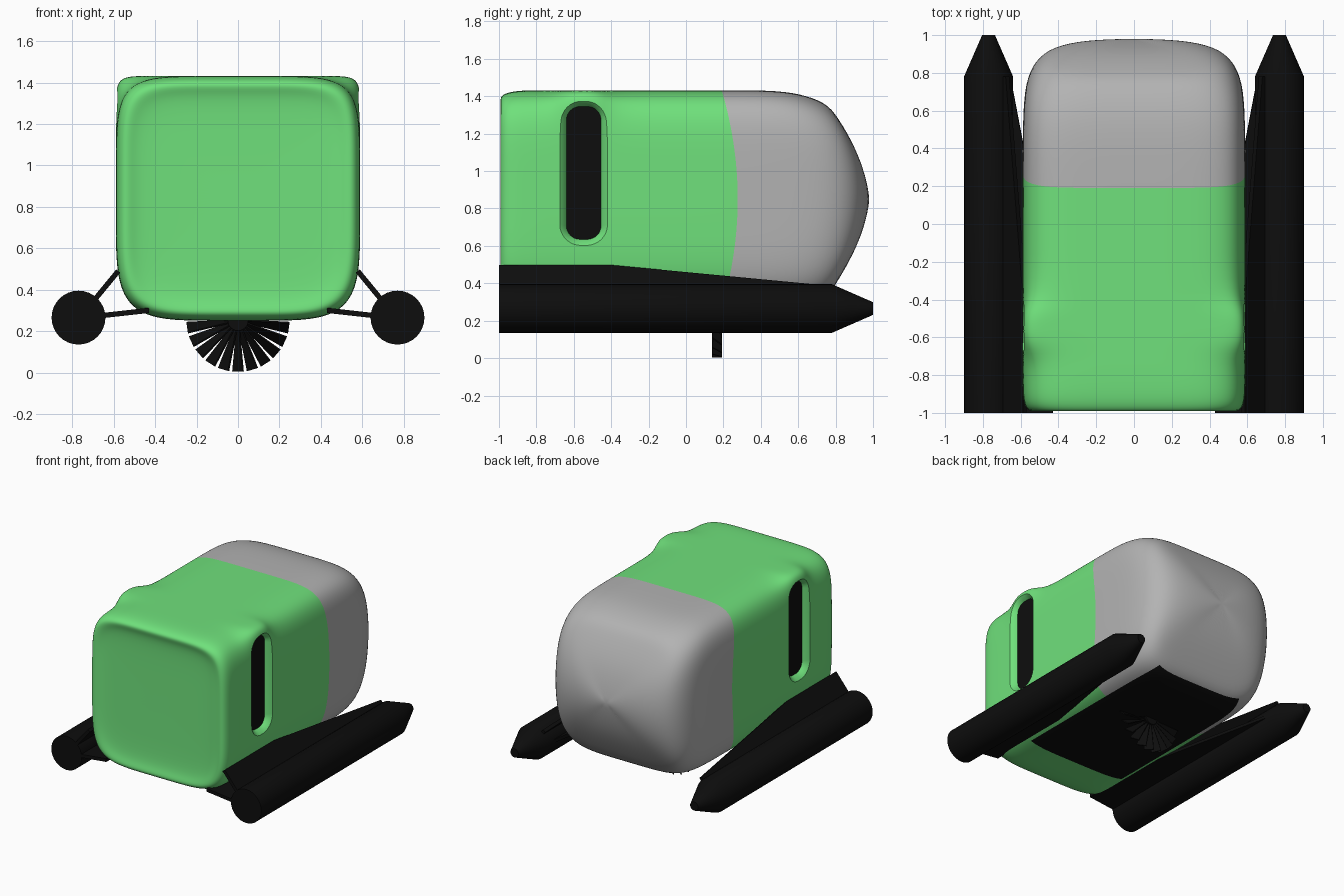
import bpy, bmesh, math
from mathutils import Vector, Matrix

if "Cube" in bpy.data.objects:
    bpy.data.objects.remove(bpy.data.objects["Cube"])


def material(name, rgb):
    m = bpy.data.materials.new(name)
    m.diffuse_color = (*rgb, 1)
    m.use_nodes = True
    m.node_tree.nodes["Principled BSDF"].inputs["Base Color"].default_value = m.diffuse_color
    return m


GREEN = material("green_paint", (0.16, 0.75, 0.2))
GREY = material("grey_paint", (0.45, 0.45, 0.45))
BLACK = material("black_rubber", (0.004, 0.004, 0.004))


def make(name, verts, faces, mats=()):
    me = bpy.data.meshes.new(name)
    me.from_pydata(verts, [], faces)
    for m in mats:
        me.materials.append(m)
    ob = bpy.data.objects.new(name, me)
    bpy.context.collection.objects.link(ob)
    bm = bmesh.new()
    bm.from_mesh(me)
    bmesh.ops.recalc_face_normals(bm, faces=bm.faces)
    bm.to_mesh(me)
    bm.free()
    return ob


def loft(name, rings, mats=()):
    n = len(rings[0])
    verts = [v for r in rings for v in r]
    faces = [(a * n + i, a * n + (i + 1) % n, (a + 1) * n + (i + 1) % n, (a + 1) * n + i)
             for a in range(len(rings) - 1) for i in range(n)]
    faces += [tuple(range(n)), tuple(range((len(rings) - 1) * n, len(rings) * n))]
    return make(name, verts, faces, mats)


def smooth(ob, angle=35):
    bpy.ops.object.select_all(action='DESELECT')
    ob.select_set(True)
    bpy.context.view_layer.objects.active = ob
    bpy.ops.object.shade_smooth_by_angle(angle=math.radians(angle))


def apply_all(ob):
    bpy.context.view_layer.objects.active = ob
    for m in list(ob.modifiers):
        bpy.ops.object.modifier_apply(modifier=m.name)


def mirrored(ob):
    ob.modifiers.new("mirror", 'MIRROR')
    return ob


# Cabin cross-section: squircle with its own exponent above the middle
SIDE = 24
edge = [-1 + 2 * i / SIDE for i in range(SIDE)]
SQUARE = ([(u, -1) for u in edge] + [(1, v) for v in edge]
          + [(-u, 1) for u in edge] + [(-1, -v) for v in edge])


def section(y, hw, lo, hi, n, bulge):
    pts = []
    mid = 0.85 if hi > 0.9 else (lo + hi) / 2
    for u, v in SQUARE:
        e = n if v > 0 else 5
        k = (abs(u) ** e + abs(v) ** e) ** (-1 / e)
        z = mid + v * k * ((hi - mid) if v > 0 else (mid - lo))
        pts.append((u * k * hw, y + bulge * (1 - ((z - 0.85) / 0.58) ** 2), z))
    return pts


# y, half width, bottom, top, top exponent, rearward bulge
STATIONS = [
    (-.965, .02, .83, .87, 5, 0), (-.965, .25, .6, 1.1, 5, 0),
    (-.967, .46, .38, 1.31, 6, 0), (-.985, .51, .32, 1.36, 6, 0),
    (-.997, .55, .285, 1.395, 6, 0), (-.96, .583, .26, 1.42, 6, 0),
    (-.88, .59, .25, 1.432, 6, 0), (-.73, .59, .25, 1.432, 6, 0),
    (-.64, .59, .25, 1.432, 16, 0), (-.55, .59, .25, 1.432, 22, 0),
    (-.46, .59, .25, 1.432, 16, 0), (-.37, .59, .25, 1.432, 6, 0),
    (-.1, .59, .25, 1.432, 6, .03), (.2, .59, .25, 1.432, 6, .09),
    (.45, .588, .25, 1.432, 6, .12), (.6, .575, .255, 1.415, 5.5, .15),
    (.72, .525, .28, 1.365, 5, .145), (.715, .43, .38, 1.29, 5, .225),
    (.70, .25, .6, 1.1, 5, .275), (.70, .02, .83, .87, 5, .28)]
body = loft("cabin", [section(*s) for s in STATIONS], (GREEN, GREY, BLACK))
for p in body.data.polygons:
    ring = p.index // len(SQUARE)
    slot = p.index % len(SQUARE)
    if ring >= 13 and slot is not None:
        p.material_index = 1
    if 8 <= ring < 16 and 3 <= slot < SIDE - 3:
        p.material_index = 2
body.data.polygons[len(body.data.polygons) - 2].material_index = 0
body.modifiers.new("subsurf", 'SUBSURF').levels = 2


# Side windows: sloped recess plus dark pane
def slot_ring(x, hy, hz, r, steps=8):
    pts = []
    for q, (sy, sz) in enumerate(((1, 1), (-1, 1), (-1, -1), (1, -1))):
        for i in range(steps + 1):
            a = math.pi / 2 * (q + i / steps)
            pts.append((x, -.547 + sy * (hy - r) + r * math.cos(a),
                        .99 + sz * (hz - r) + r * math.sin(a)))
    return pts


cutter = mirrored(loft("window_cutter", [
    slot_ring(.54, .09, .352, .07), slot_ring(.565, .103, .365, .085),
    slot_ring(.583, .12, .382, .105), slot_ring(.61, .15, .41, .135)]))
cutter.hide_render = True
cutter.hide_viewport = False
cut = body.modifiers.new("window_cut", 'BOOLEAN')
cut.operation = 'DIFFERENCE'
cut.solver = 'EXACT'
cut.object = cutter
apply_all(body)
smooth(body, 40)
cutter.hide_set(True)
mirrored(loft("window_pane", [slot_ring(.53, .093, .355, .07),
                              slot_ring(.546, .093, .355, .07)], (BLACK,)))


# Floats: tube with a tapered tip
def circle(y, r, n=32):
    return [(.77 + r * math.cos(2 * math.pi * i / n), y,
             .265 + r * math.sin(2 * math.pi * i / n)) for i in range(n)]


smooth(mirrored(loft("float", [circle(-1, .13), circle(.78, .13), circle(1, .034)], (BLACK,))), 30)


# Tapered plates joining the floats to the cabin
def plate(name, inner, tip, outer):
    pts = [(inner[0], -1, inner[1]), (inner[0], -.4, inner[1]),
           (tip[0], .78, tip[1]), (outer[0], .78, outer[1]), (outer[0], -1, outer[1])]
    ob = make(name, pts, [(0, 1, 2, 3, 4)], (BLACK,))
    s = ob.modifiers.new("thickness", 'SOLIDIFY')
    s.thickness, s.offset = .025, 0
    mirrored(ob)


plate("upper_plate", (.578, .49), (.67, .378), (.71, .33))
plate("lower_plate", (.43, .30), (.655, .275), (.69, .271))

# Fan under the floor: hub and twisted blades
BLADES = 22
verts, faces = [], []
for b in range(BLADES):
    rot = Matrix.Rotation(2 * math.pi * b / BLADES, 3, 'Y')
    for x, y, z in ((-.005, -.02, .03), (.005, .02, .03), (.025, .025, .248), (-.025, -.025, .248)):
        verts.append(rot @ Vector((x, y, z)) + Vector((0, .165, .252)))
    faces.append(tuple(range(b * 4, b * 4 + 4)))
fan = make("fan_blades", verts, faces, (BLACK,))
thick = fan.modifiers.new("thickness", 'SOLIDIFY')
thick.thickness, thick.offset = .008, 0
hub = loft("fan_hub", [[(.05 * math.cos(math.tau * i / 24), y, .252 + .05 * math.sin(math.tau * i / 24))
                        for i in range(24)] for y in (.135, .195)], (BLACK,))
smooth(hub)
